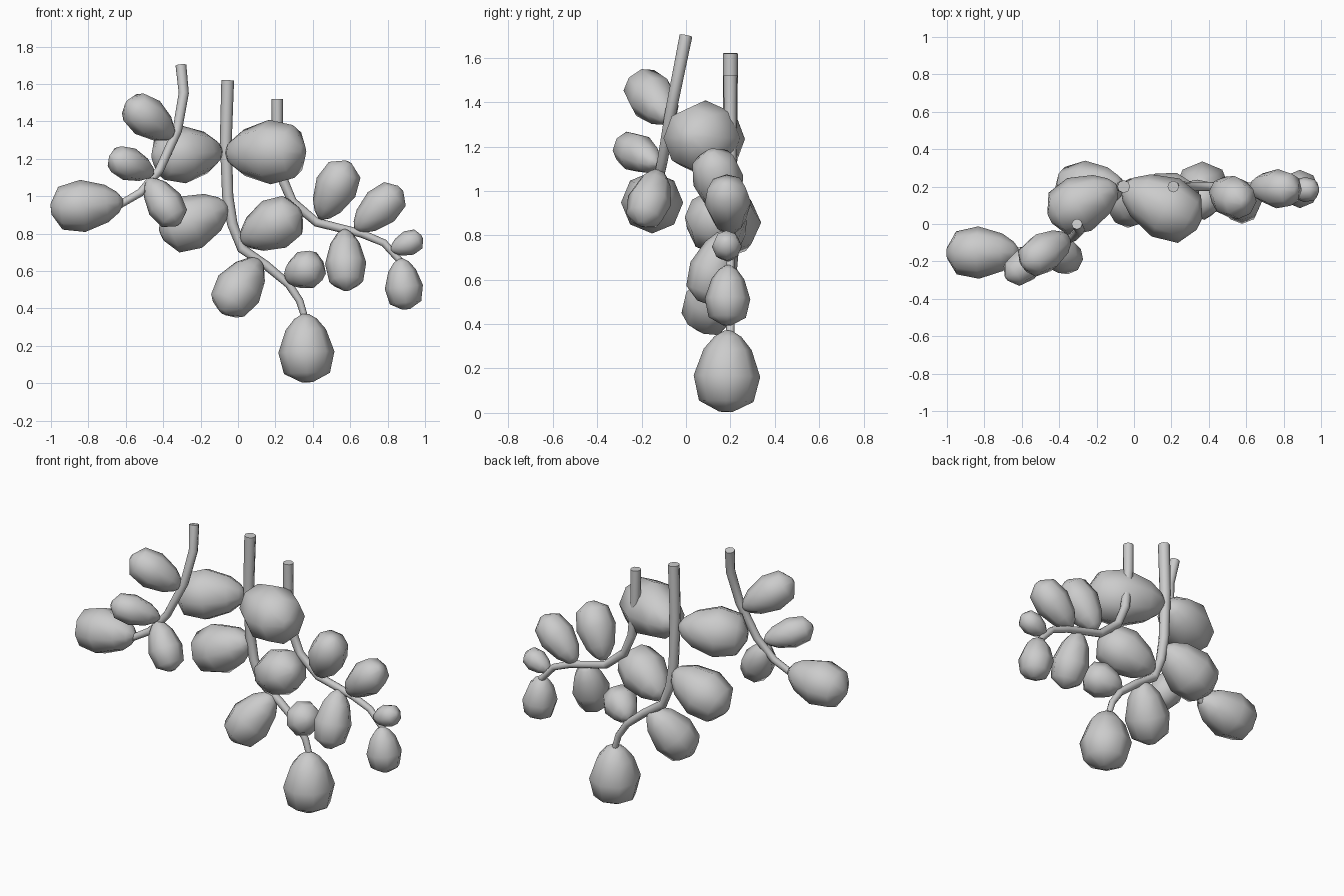
import bpy, bmesh, math
from mathutils import Vector

if "Cube" in bpy.data.objects:
    bpy.data.objects.remove(bpy.data.objects["Cube"])

SIDES = 8


def finish(name, bm, angle):
    bmesh.ops.recalc_face_normals(bm, faces=bm.faces)
    mesh = bpy.data.meshes.new(name)
    bm.to_mesh(mesh)
    bm.free()
    ob = bpy.data.objects.new(name, mesh)
    bpy.context.collection.objects.link(ob)
    bpy.ops.object.select_all(action='DESELECT')
    ob.select_set(True)
    bpy.context.view_layer.objects.active = ob
    bpy.ops.object.shade_smooth_by_angle(angle=math.radians(angle))


def loft(name, centres, radii, axes, sides, angle):
    """Skin rings of the given radii, capped at both ends."""
    bm = bmesh.new()
    rings = []
    for c, r, a in zip(centres, radii, axes):
        u = a.cross(Vector((0, 1, 0)))
        if u.length < 0.1:
            u = a.cross(Vector((1, 0, 0)))
        u.normalize()
        v = a.cross(u).normalized()
        rings.append([bm.verts.new(c + r * (math.cos(t) * u + math.sin(t) * v))
                      for t in (2 * math.pi * i / sides for i in range(sides))])
    for p, q in zip(rings, rings[1:]):
        for i in range(sides):
            j = (i + 1) % sides
            bm.faces.new((p[i], p[j], q[j], q[i]))
    bm.faces.new(rings[0])
    bm.faces.new(rings[-1])
    finish(name, bm, angle)


def stem(name, pts, r0, r1):
    pts = [Vector(p) for p in pts]
    n = len(pts)
    axes = [(pts[min(i + 1, n - 1)] - pts[max(i - 1, 0)]).normalized() for i in range(n)]
    loft(name, pts, [r0 + (r1 - r0) * i / (n - 1) for i in range(n)], axes, SIDES, 50)


# pod outline from narrow stem end to blunt far end: (position, radius)
POD = [(0, .12), (.07, .4), (.23, .72), (.56, 1), (.87, .82), (1, .2)]


def pod(name, tip, far, width):
    tip, far = Vector(tip), Vector(far)
    d = far - tip
    loft(name, [tip + d * t for t, r in POD], [r * width / 2 for t, r in POD],
         [d.normalized()] * len(POD), SIDES, 80)


# three drooping stems
stem("left_stem", [(-.305, 0, 1.70), (-.29, -.03, 1.55), (-.325, -.07, 1.35), (-.42, -.105, 1.14),
                   (-.52, -.13, 1.02), (-.64, -.15, .95)], .029, .02)
stem("middle_stem", [(-.055, .2, 1.62), (-.065, .2, 1.3), (-.055, .2, 1.0), (-.03, .2, .85),
                     (.02, .2, .72), (.15, .2, .63), (.27, .2, .53), (.33, .2, .44),
                     (.36, .2, .34)], .034, .018)
stem("right_stem", [(.21, .2, 1.52), (.21, .2, 1.35), (.235, .2, 1.1), (.29, .2, .97),
                    (.42, .2, .86), (.66, .2, .80), (.78, .2, .75), (.87, .2, .65)], .031, .018)

# pods: stem end, far end, width
pods = {
    "left_pod": [((-.35, -.07, 1.32), (-.59, -.22, 1.5), .22),
                 ((-.455, -.13, 1.12), (-.68, -.29, 1.21), .18),
                 ((-.615, -.15, .97), (-1, -.155, .93), .28),
                 ((-.48, -.12, 1.09), (-.32, -.2, .85), .2)],
    "middle_pod": [((-.09, .2, 1.24), (-.45, .03, 1.21), .31),
                   ((-.055, .2, .95), (-.41, .18, .79), .3),
                   ((.02, .2, .76), (.33, .09, .92), .28),
                   ((-.06, .2, 1.23), (.35, 0, 1.24), .345),
                   ((.11, .2, .66), (-.08, .06, .38), .26),
                   ((.26, .2, .56), (.44, .08, .64), .21),
                   ((.36, .19, .37), (.37, .18, .005), .3)],
    "right_pod": [((.57, .19, .82), (.58, .07, .5), .22),
                  ((.44, .19, .88), (.59, .11, 1.18), .23),
                  ((.63, .2, .82), (.87, .18, 1.04), .21),
                  ((.82, .19, .71), (.985, .18, .78), .135),
                  ((.87, .19, .665), (.9, .185, .395), .205)],
}
for name, items in pods.items():
    for i, (a, b, w) in enumerate(items, 1):
        pod(f"{name}_{i}", a, b, w)
